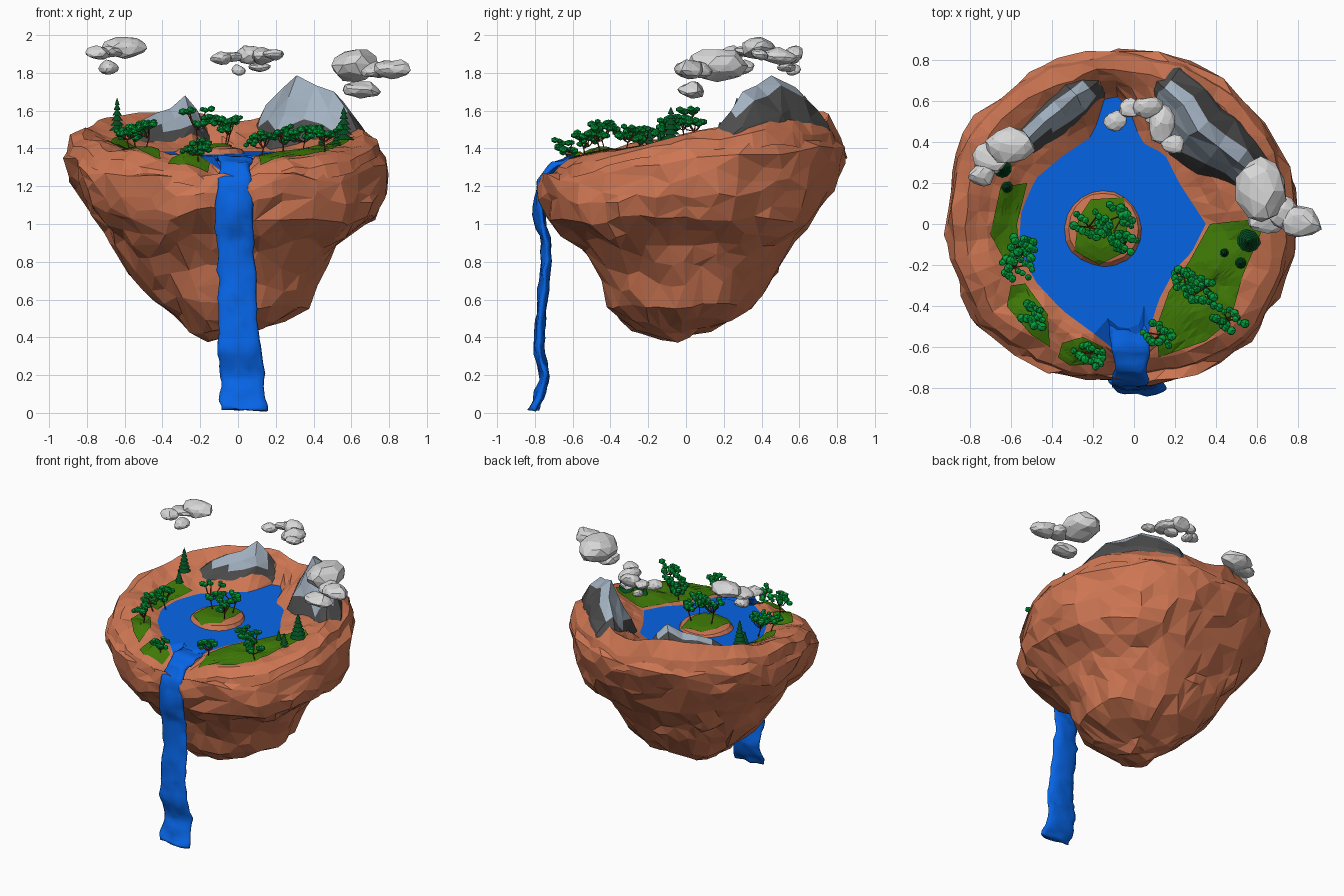
import bpy, bmesh, math, random
from mathutils import Vector, noise
from mathutils.bvhtree import BVHTree

random.seed(4)
if "Cube" in bpy.data.objects:
    bpy.data.objects.remove(bpy.data.objects["Cube"])


def material(name, *rgb):
    mat = bpy.data.materials.new(name)
    mat.use_nodes = True
    mat.diffuse_color = (*rgb, 1)
    mat.node_tree.nodes["Principled BSDF"].inputs["Base Color"].default_value = (*rgb, 1)
    return mat


clay = material("clay", .61, .18, .085)
water = material("water", .002, .13, .8)
grass = material("grass", .05, .19, .002)
leaf = material("leaf", .001, .35, .045)
pine = material("pine", .001, .07, .015)
bark = material("bark", .17, .035, .015)
dark_rock = material("dark rock", .075, .075, .075)
pale_rock = material("pale rock", .37, .45, .54)
cloud_white = material("cloud white", .68, .68, .68)


def link(name, data, mat):
    data.materials.append(mat)
    obj = bpy.data.objects.new(name, data)
    bpy.context.collection.objects.link(obj)
    return obj


def make(name, verts, faces, mat):
    mesh = bpy.data.meshes.new(name)
    mesh.from_pydata([tuple(v) for v in verts], [], faces)
    bm = bmesh.new()
    bm.from_mesh(mesh)
    bmesh.ops.recalc_face_normals(bm, faces=bm.faces)
    bm.to_mesh(mesh)
    bm.free()
    return link(name, mesh, mat)


def strips(rows, closed=True, cap_start=False, cap_end=False):
    """Join equally long rows of points with triangles."""
    n = len(rows[0])
    verts = [v for row in rows for v in row]
    faces = []
    for i in range(len(rows) - 1):
        for j in range(n if closed else n - 1):
            k = (j + 1) % n
            a, b, c, d = i * n + j, i * n + k, i * n + n + k, i * n + n + j
            faces += [(a, b, c), (a, c, d)] if (i + j) % 2 else [(a, b, d), (b, c, d)]
    for on, base in ((cap_start, 0), (cap_end, len(verts) - n)):
        if on:
            mid = sum((Vector(v) for v in verts[base:base + n]), Vector()) / n
            verts.append(mid)
            faces += [(base + j, base + (j + 1) % n, len(verts) - 1) for j in range(n)]
    return verts, faces


def wobble(p, freq, amp):
    return Vector(p) + noise.noise_vector(Vector(p) * freq) * amp


def blend(a, b, k):
    return [u + (v - u) * k for u, v in zip(a, b)]


# Shared outlines, measured from one centre
CX, N = -.08, 60
ANGLES = [math.tau * i / N for i in range(N)]
RIM = (-.91, .77, -.76, .84)


def oval(angle, x0, x1, y0, y1):
    c, s = math.cos(angle), math.sin(angle)
    a = x1 - CX if c > 0 else CX - x0
    b = y1 if s > 0 else -y0
    r = (abs(c / a) ** 2.2 + abs(s / b) ** 2.2) ** (-1 / 2.2)
    return CX + c * r, s * r


def reach(poly, angle):
    """Distance from the centre to a polygon's edge."""
    d, best = Vector((math.cos(angle), math.sin(angle))), .05
    for p, q in zip(poly, poly[1:] + poly[:1]):
        p, e = Vector(p) - Vector((CX, 0)), Vector(q) - Vector(p)
        den = d.cross(e)
        if abs(den) > 1e-6:
            t, u = p.cross(e) / den, p.cross(d) / den
            if t > 0 and -.001 <= u <= 1.001:
                best = max(best, t)
    return best


def rim_point(angle, scale, drop=0):
    x, y = oval(angle, *RIM)
    x, y = CX + (x - CX) * scale, y * scale
    k = y / .8
    z = 1.48 + .12 * k - (.09 * k * k if k < 0 else 0) - drop - (scale - .88) * max(k, 0)
    z -= (.08 - .03 * k) * math.exp(-((x + .02) / .13) ** 2)
    return wobble(wobble((x, y, z), 4, .03), 9, .02)


# Island body: z, left, right, front, back, tilt
levels = [(.4, -.17, .02, -.2, .04, 0), (.45, -.27, .14, -.3, .14, 0),
          (.57, -.43, .38, -.42, .35, 0), (.75, -.56, .47, -.48, .49, 0),
          (.9, -.67, .54, -.62, .58, 0), (1.03, -.76, .72, -.75, .67, 0),
          (1.14, -.84, .77, -.76, .75, .02), (1.22, -.88, .77, -.76, .8, .05),
          (1.33, *RIM, .1)]
rows = []
for low, high in zip(levels, levels[1:] + levels[-1:]):
    for k in (0, .5) if low is not high else (0,):
        z, *box, tilt = blend(low, high, k)
        row = []
        for a in ANGLES:
            x, y = oval(a, *box)
            row.append(wobble(wobble((x, y, z + tilt * y), 3, .05), 8, .035))
        rows.append(row)
rows.append([rim_point(a, .955, .06) for a in ANGLES])
rows.append([rim_point(a, .85, .2) for a in ANGLES])
body = make("island_body", *strips(rows, cap_start=True, cap_end=True), clay)
body.modifiers.new("facets", "DECIMATE").ratio = .4

# Plateau between the shoreline and the rim
shore = [(-.14, .62), (-.04, .62), (.0, .48), (.05, .39), (.15, .34), (.22, .2), (.35, 0), (.28, -.14),
         (.2, -.22), (.12, -.37), (.08, -.5), (.08, -.75), (-.11, -.75), (-.11, -.6), (-.2, -.53),
         (-.35, -.42), (-.48, -.28), (-.56, -.12), (-.55, .06), (-.48, .22), (-.35, .33), (-.2, .43)]


def lake_z(y):
    return 1.375 + .03 * y


rows = []
for t in (0, .2, .4, .6, .8, 1):
    row = []
    for a in ANGLES:
        far = rim_point(a, .88)
        r = min(reach(shore, a), .93 * math.hypot(far.x - CX, far.y))
        x, y = CX + math.cos(a) * r, math.sin(a) * r
        near = Vector((x, y, min(lake_z(y), far.z + .06)))
        p = near.lerp(far, t)
        p.z = near.z + (far.z - near.z) * t ** 1.2 + .05 * t * (1 - t)
        row.append(p + Vector((0, 0, .03 * math.sin(t * math.pi) * noise.noise(p * 9))))
    rows.append(row)
rows += [[rim_point(a, s, d) for a in ANGLES] for s, d in ((.96, .03), (.985, .09))]
land = strips(rows)
make("plateau", *land, clay)

# Lake sheet shares the shoreline
lake_rows = [[Vector((CX + (p.x - CX) * s, p.y * s, lake_z(p.y * s) if s < 1 else p.z))
              for p in rows[0]] for s in (1, .8, .5, .2)]
make("lake", *strips(lake_rows, cap_end=True), water)

# Islet in the lake
islet_rows = [[wobble((-.15 + r * math.cos(a), -.02 + r * math.sin(a), lake_z(0) + h), 6, .012)
               for a in ANGLES[::3]] for r, h in ((.21, -.03), (.17, .02), (.09, .04))]
islet = strips(islet_rows, cap_end=True)
make("islet", *islet, clay)

# Grass draped over the ground
grounds = [BVHTree.FromPolygons(v, f) for v, f in (land, islet)]


def ground(x, y):
    hits = [g.ray_cast(Vector((x, y, 3)), Vector((0, 0, -1)))[0] for g in grounds]
    return max([h.z for h in hits if h], default=lake_z(y) - .01)


def drape(name, poly):
    outline = []
    for p, q in zip(poly, poly[1:] + poly[:1]):
        outline += [Vector(p).lerp(Vector(q), k / 4) for k in range(4)]
    mid = sum(outline, Vector((0, 0))) / len(outline)
    rows = []
    for s in (1, .85, .7, .55, .4, .25, .1):
        pts = [mid.lerp(p, s) for p in outline]
        rows.append([Vector((p.x, p.y, ground(*p) + .009)) for p in pts])
    make(name, *strips(rows, cap_end=True), grass)


drape("grass_left_bank", [(.37, 0), (.55, .02), (.62, -.04), (.53, -.25), (.47, -.47), (.35, -.57),
                          (.12, -.65), (.11, -.5), (.17, -.33), (.27, -.18)])
drape("grass_right_bank", [(-.65, .18), (-.52, .2), (-.57, 0), (-.56, -.17), (-.63, -.18), (-.7, -.05)])
drape("grass_right_front", [(-.6, -.3), (-.53, -.29), (-.42, -.44), (-.41, -.6), (-.5, -.54), (-.62, -.4)])
drape("grass_front", [(-.35, -.58), (-.25, -.55), (-.15, -.6), (-.16, -.68), (-.31, -.69), (-.37, -.65)])
drape("grass_islet", [(-.21, .12), (-.05, .13), (-.03, 0), (-.05, -.14), (-.17, -.2), (-.29, -.13), (-.27, .03)])

# Waterfall: y, z, left edge, right edge
flow = [(-.48, 1.34, -.12, .08), (-.6, 1.345, -.11, .08), (-.69, 1.31, -.1, .07), (-.765, 1.23, -.11, .08),
        (-.775, 1.05, -.13, .08), (-.74, .9, -.11, .08), (-.75, .7, -.11, .09), (-.77, .5, -.1, .1),
        (-.78, .35, -.11, .13), (-.75, .2, -.09, .14), (-.78, .08, -.1, .14), (-.81, .015, -.1, .15)]
rows = []
for low, high in zip(flow, flow[1:]):
    for k in (0, .25, .5, .75) + ((1,) if high is flow[-1] else ()):
        y, z, l, r = blend(low, high, k)
        out = Vector((0, low[1] - high[1], high[0] - low[0])).normalized() * -.027
        out.z = abs(out.z) * .6
        row = []
        for a in ANGLES[::4]:
            p = Vector(((l + r) / 2 + (r - l) / 2 * math.cos(a), y, z)) + out * math.sin(a)
            q = wobble(p, 13, .02)
            row.append(Vector((q.x, q.y, max(0, q.z))))
        rows.append(row)
fall = make("waterfall", *strips(rows, cap_start=True, cap_end=True), water)
for p in fall.data.polygons:
    p.use_smooth = True


# Mountain ridges: dark feet, ends and outer slopes, pale inner tops
def ridge(name, path, half, snow):
    rows = []
    for i, (x, y, top) in enumerate(path):
        a, b = path[max(i - 1, 0)], path[min(i + 1, len(path) - 1)]
        side = Vector((b[1] - a[1], a[0] - b[0], 0)).normalized()
        width = half * (.6 + .4 * math.sin(math.pi * i / (len(path) - 1)))
        row = []
        for u, h in ((-1, 0), (-.75, .55), (-.35, .85), (0, 1), (.3, .72), (.55, .48), (.75, .28), (1, 0)):
            p = Vector((x, y, 1.38 + (top - 1.38) * h)) + side * u * width
            row.append(wobble(p, 9, .02))
        rows.append(row)
    obj = make(name, *strips(rows, closed=False), dark_rock)
    obj.data.materials.append(pale_rock)
    for f in obj.data.polygons:
        segment, column = divmod(f.index // 2, 7)
        inner = column > 1 and 0 < segment < len(path) - 2
        f.material_index = int(inner and f.center.z > snow)


ridge("mountain_left", [(.09, .71, 1.5), (.15, .67, 1.64), (.24, .58, 1.72), (.31, .46, 1.79), (.41, .38, 1.74),
                        (.51, .31, 1.7), (.58, .23, 1.6), (.64, .14, 1.48)], .19, 1.52)
ridge("mountain_right", [(-.6, .33, 1.46), (-.52, .42, 1.55), (-.44, .49, 1.59), (-.36, .56, 1.62),
                         (-.29, .62, 1.68), (-.22, .67, 1.61), (-.16, .71, 1.5)], .14, 1.51)


# Clouds and leaves are faceted blobs
def blobs(name, items, detail, rough, mat):
    bm = bmesh.new()
    for x, y, z, rx, ry, rz in items:
        made = bmesh.ops.create_icosphere(bm, subdivisions=detail, radius=1)["verts"]
        for v in made:
            v.co = Vector((v.co.x * rx, v.co.y * ry, v.co.z * rz)) + Vector((x, y, z))
            v.co = wobble(v.co, 12, rough)
    mesh = bpy.data.meshes.new(name)
    bm.to_mesh(mesh)
    bm.free()
    link(name, mesh, mat)


blobs("cloud_right", [(-.6, .38, 1.935, .12, .09, .06), (-.7, .33, 1.91, .09, .07, .035), (-.74, .24, 1.9, .055, .06, .04),
                      (-.69, .3, 1.83, .055, .06, .035)], 2, .025, cloud_white)
blobs("cloud_middle", [(-.09, .5, 1.88, .05, .05, .035), (-.02, .56, 1.89, .06, .05, .03), (.06, .57, 1.9, .08, .05, .05),
                       (.13, .49, 1.89, .06, .09, .04), (.19, .39, 1.9, .06, .05, .03),
                       (0, .57, 1.82, .04, .04, .025), (.12, .53, 1.83, .06, .05, .03)], 2, .02, cloud_white)
blobs("cloud_left", [(.62, .17, 1.84, .12, .16, .09), (.81, .01, 1.82, .1, .08, .05), (.72, .06, 1.81, .08, .08, .04),
                     (.65, .03, 1.71, .1, .07, .045)], 2, .025, cloud_white)


# Crooked leafy trees: x, y, height, spread
def tree(index, x, y, height, spread):
    foot = Vector((x, y, ground(x, y) - .01))
    curve = bpy.data.curves.new("trunk", "CURVE")
    curve.dimensions, curve.bevel_depth, curve.bevel_resolution = "3D", .004, 0
    knee = foot + Vector((random.uniform(-.02, .02), random.uniform(-.02, .02), height * .45))
    leaves = []
    for i in range(6):
        a = i * 2.4 + index
        r = spread * random.uniform(.5, 1)
        tip = foot + Vector((r * math.cos(a), r * math.sin(a), height * random.uniform(.55, 1)))
        line = curve.splines.new("POLY")
        line.points.add(3)
        mid = knee.lerp(tip, .5) + Vector((0, 0, -.01))
        for point, co in zip(line.points, (foot, knee, mid, tip)):
            point.co = (*co, 1)
        for k in range(3):
            s = random.uniform(.016, .026)
            c = wobble(tip, 50 + k, .02) + Vector((.02 * (k - 1), -.012 * k, .006 * k))
            leaves.append((*c, s, s, s * .8))
    link(f"tree_trunk_{index}", curve, bark)
    blobs(f"tree_leaves_{index}", leaves, 1, .005, leaf)


for i, spot in enumerate([(-.21, 0, .21, .07), (-.07, .03, .2, .07), (-.06, -.08, .15, .05), (-.57, -.2, .16, .06),
                          (-.53, -.1, .18, .06), (-.49, -.43, .14, .05), (-.21, -.63, .12, .06), (.12, -.53, .13, .06),
                          (.24, -.26, .13, .06), (.34, -.32, .15, .06), (.46, -.45, .14, .06)]):
    tree(i, *spot)

# Pines from stacked cones: x, y, height, radius
for i, (x, y, height, radius) in enumerate([(-.64, .27, .2, .045), (-.62, .18, .11, .03), (.56, -.08, .2, .058),
                                            (.44, -.14, .09, .025), (.52, -.19, .11, .032)]):
    base = ground(x, y) - .01
    bm = bmesh.new()
    for k in range(6):
        cone = bmesh.ops.create_cone(bm, cap_ends=True, segments=10, depth=height * .2,
                                     radius1=radius * (1 - k * .14), radius2=0)["verts"]
        bmesh.ops.translate(bm, verts=cone, vec=(x, y, base + height * (.22 + k * .136)))
    mesh = bpy.data.meshes.new("pine")
    bm.to_mesh(mesh)
    bm.free()
    link(f"pine_{i}", mesh, pine)
